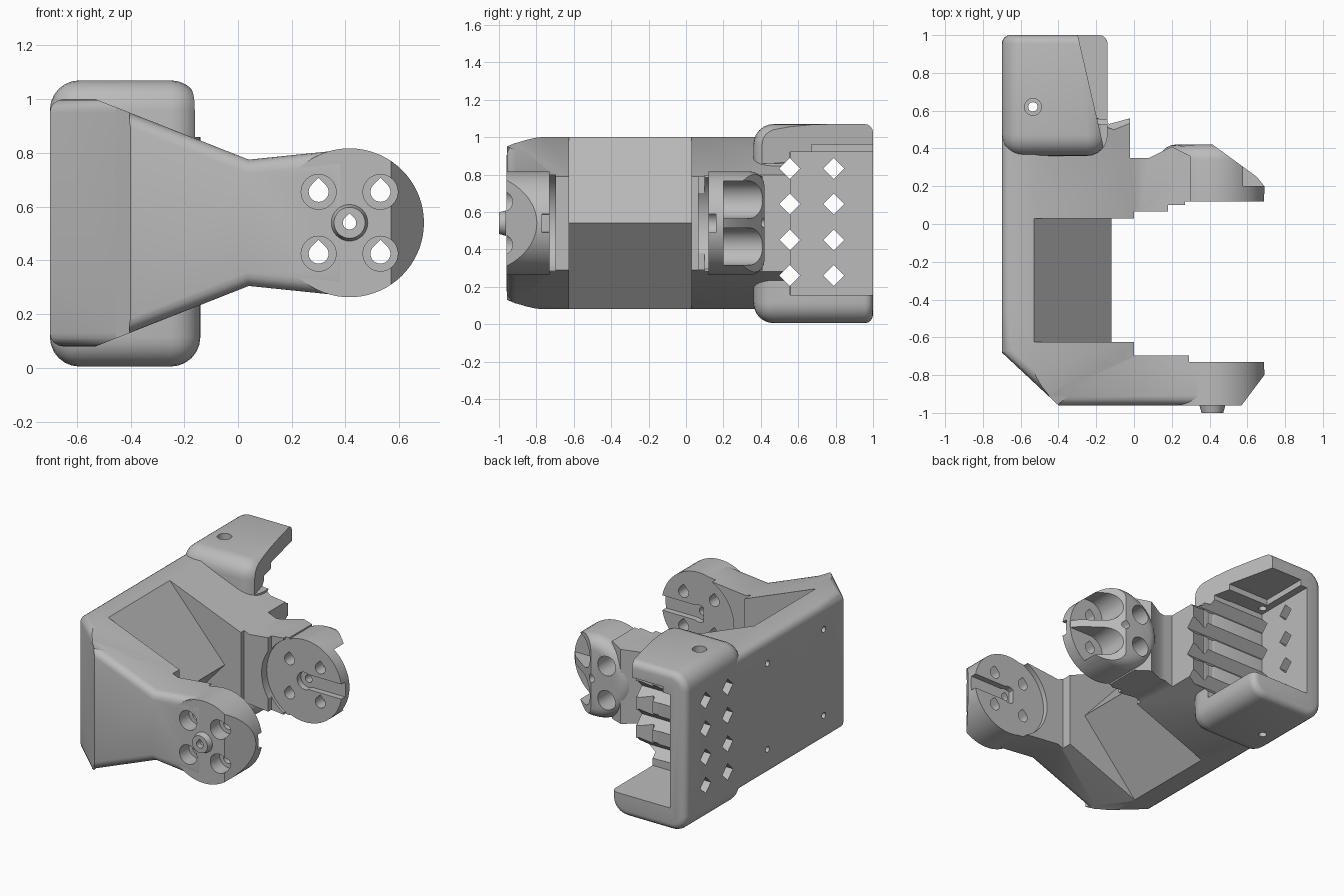
import bpy, bmesh, math
from mathutils import Vector

cube = bpy.data.objects.get("Cube")
if cube:
    bpy.data.objects.remove(cube, do_unlink=True)

grey = bpy.data.materials.new("plain grey")
grey.use_nodes = True
grey.diffuse_color = (0.5, 0.5, 0.5, 1)
grey.node_tree.nodes["Principled BSDF"].inputs["Base Color"].default_value = (0.5, 0.5, 0.5, 1)

MID = 0.54          # height of the pivot axis
PX = 0.415          # pivot x
R = 0.277           # pivot disc radius
PLACE = {"x": lambda u, v, t: (t, u, v),
         "y": lambda u, v, t: (u, t, v),
         "z": lambda u, v, t: (u, v, t)}


def prism(name, pts, axis, a, b, taper=1.0):
    """Extrude a 2D outline along an axis from a to b, optionally tapering the far end."""
    bm = bmesh.new()
    cu = sum(p[0] for p in pts) / len(pts)
    cv = sum(p[1] for p in pts) / len(pts)
    put = PLACE[axis]
    lo = [bm.verts.new(put(u, v, a)) for u, v in pts]
    hi = [bm.verts.new(put(cu + (u - cu) * taper, cv + (v - cv) * taper, b)) for u, v in pts]
    bm.faces.new(lo)
    bm.faces.new(hi)
    for i in range(len(pts)):
        j = (i + 1) % len(pts)
        bm.faces.new((lo[i], lo[j], hi[j], hi[i]))
    bmesh.ops.recalc_face_normals(bm, faces=bm.faces)
    mesh = bpy.data.meshes.new(name)
    bm.to_mesh(mesh)
    bm.free()
    mesh.materials.append(grey)
    ob = bpy.data.objects.new(name, mesh)
    bpy.context.collection.objects.link(ob)
    return ob


def rect(u0, u1, v0, v1):
    return [(u0, v0), (u1, v0), (u1, v1), (u0, v1)]


def circle(u, v, r, n=48):
    return [(u + r * math.cos(math.tau * i / n), v + r * math.sin(math.tau * i / n)) for i in range(n)]


def teardrop(u, v, r):
    """Printable hole: round below, pointed on top."""
    arc = [math.radians(135 + 270 * i / 20) for i in range(21)]
    return [(u + r * math.cos(a), v + r * math.sin(a)) for a in arc] + [(u, v + r * 1.41)]


def combine(ob, tools, op="DIFFERENCE"):
    """Apply boolean tools to an object."""
    bpy.context.view_layer.objects.active = ob
    for tool in tools:
        mod = ob.modifiers.new("cut", "BOOLEAN")
        mod.operation, mod.solver, mod.object = op, "EXACT", tool
        bpy.ops.object.modifier_apply(modifier=mod.name)


def discard(tools):
    for tool in tools:
        bpy.data.objects.remove(tool, do_unlink=True)


def bevel(ob, rule, width, segments=5):
    """Round the edges picked by a rule."""
    bm = bmesh.new()
    bm.from_mesh(ob.data)
    bm.normal_update()
    picked = [e for e in bm.edges if rule(e)]
    bmesh.ops.bevel(bm, geom=picked, offset=width, segments=segments, profile=0.5,
                    affect="EDGES", clamp_overlap=True)
    bm.to_mesh(ob.data)
    bm.free()


# Spine and both arms: side outline crossed with a C-shaped plan
upper = [(-0.7, 1.0), (-0.53, 1.0), (0.04, 0.775), (0.38, 0.81)]
outline = upper + [(x, 2 * MID - z) for x, z in reversed(upper)]
plan = [(-0.7, -0.68), (-0.4, -0.96), (0.38, -0.96), (0.38, -0.73), (0.29, -0.73), (0.29, -0.695),
        (0, -0.695), (0, -0.625), (-0.53, -0.625), (-0.53, 0.03), (0, 0.03), (0, 0.065),
        (0.18, 0.065), (0.18, 0.1), (0.27, 0.1), (0.27, 0.12), (0.3, 0.12), (0.3, 0.36),
        (0.2, 0.41), (0.08, 0.35), (-0.02, 0.35), (-0.02, 0.56), (-0.13, 0.53),
        (-0.19, 0.56), (-0.6, 0.56), (-0.7, 0.5)]
body = prism("spine_and_arms", outline, "y", -1.2, 0.8)
plan_tool = prism("plan_tool", plan, "z", -0.2, 1.3)
combine(body, [plan_tool], "INTERSECT")
discard([plan_tool])


def outer_edge(e):
    if len(e.link_faces) != 2:
        return False
    m = (e.verts[0].co + e.verts[1].co) / 2
    n = [f.normal for f in e.link_faces]
    outward = any(k.y < -0.5 or k.x < -0.5 for k in n)
    sideways = any(abs(k.z) > 0.3 for k in n)
    return outward and sideways and (m.y < -0.94 or (m.x < -0.53 and m.y < 0.3))


bevel(body, outer_edge, 0.05, 4)

# Step in the inner faces around each pivot disc
rims = [prism("rim_tool", circle(PX, MID, 0.285), "y", a, b) for a, b in ((-0.73, -0.6), (0, 0.12))]
combine(body, rims)
discard(rims)

# Wedge-shaped ridge along the inside of the spine
prism("spine_ridge", [(-0.56, 1.0), (-0.53, 1.0), (-0.12, MID), (-0.53, 0.08), (-0.56, 0.08)],
      "y", -0.63, 0.035)

# Front pivot disc with a chamfered tip
front = prism("front_pivot_disc", circle(PX, MID, R, 72), "y", -0.96, -0.73)
tip = prism("tip_tool", [(0.57, -0.96), (0.72, -0.76), (0.9, -0.76), (0.9, -1.1), (0.57, -1.1)], "z", 0, 1.2)
combine(front, [tip])

# Rear pivot disc with rounded back and sloped sides
rear = prism("rear_pivot_disc", circle(PX, MID, R, 72), "y", 0.12, 0.42)
bevel(rear, lambda e: all(v.co.y > 0.41 for v in e.verts), 0.08)
slope = prism("slope_tool", [(0.08, 0.0), (0.8, 0.0), (0.8, 0.2), (0.69, 0.2), (0.65, 0.25), (0.41, 0.425),
                             (0.2, 0.425), (0.08, 0.35)], "z", 0, 1.2)
combine(rear, [slope], "INTERSECT")

# Pockets either side of the central fin
pockets = []
for s in (-1, 1):
    z = MID + s * 0.125
    pockets.append(prism("pocket_round", circle(0.53, z, 0.1), "y", 0.2, 0.6))
    pockets.append(prism("pocket_open", rect(0.53, 0.9, *sorted((MID + s * 0.025, MID + s * 0.225))),
                         "y", 0.2, 0.6))
combine(rear, pockets)
discard([tip, slope] + pockets)

# Hollow centre boss
boss = prism("pivot_boss", circle(PX, MID, 0.068, 32), "y", -0.962, -1.0, 0.85)

# Screw holes, counterbores and key slots through the pivots
holes = [prism("axis_hole", teardrop(PX, MID, 0.025), "y", -1.2, 0.8)]
for x in (0.3, 0.53):
    for s in (-1, 1):
        z = MID + s * 0.115
        holes.append(prism("screw_hole", teardrop(x, z, 0.037), "y", -1.2, 0.8))
        holes.append(prism("front_bore", circle(x, z, 0.065, 32), "y", -1.2, -0.86))
        holes.append(prism("rear_bore", circle(x, z, 0.065, 32), "y", 0.24, 0.8))
combine(boss, holes[:1])
slots = []
for a, b in ((-0.77, -0.7), (0.08, 0.16)):
    slots.append(prism("slot_end", circle(PX, MID, 0.058, 32), "y", a, b))
    slots.append(prism("slot_run", rect(PX, 0.9, MID - 0.05, MID + 0.05), "y", a, b))
combine(front, holes + slots[:2])
combine(rear, holes + slots[2:])
combine(body, holes)
discard(holes + slots)

# Rounded housing, open to the right and the rear
box = prism("housing", rect(-0.7, -0.14, 0.36, 1.0), "z", 0.005, 1.07)
bevel(box, lambda e: any(v.co.y < 0.9 for v in e.verts), 0.11, 6)
bevel(box, lambda e: all(v.co.y > 0.99 for v in e.verts), 0.045, 4)
cuts = [prism("cavity", rect(-0.58, 0.3, 0.555, 1.2), "z", 0.155, 0.92),
        prism("roof_recess", rect(-0.53, 0.3, 0.67, 1.2), "z", 0.85, 0.96),
        prism("roof_slant", [(-0.3, 1.01), (-0.15, 0.36), (0.2, 0.3), (0.2, 1.2), (-0.3, 1.2)], "z", 0.86, 1.3),
        prism("driver_hole", circle(-0.535, 0.62, 0.025, 24), "z", -0.2, 1.3),
        prism("driver_bore", circle(-0.535, 0.62, 0.045, 24), "z", 1.03, 1.3)]
combine(box, cuts)

# Diamond vents, which also groove the housing's inner wall
vents = []
for y in (0.555, 0.79):
    for i in range(4):
        z = 0.26 + 0.191 * i
        vents.append(prism("vent", circle(y, z, 0.056, 4), "x", -0.9, 0.3))
combine(box, vents)
combine(body, vents[:4])

# Small pilot holes in the outer side of the spine
pilots = [prism("pilot", circle(y, z, 0.02, 16), "x", -0.9, -0.62) for y in (0.13, -0.47) for z in (0.25, 0.83)]
combine(body, pilots)
discard(cuts + vents + pilots)

# Smooth shading with crisp edges
bpy.ops.object.select_all(action="DESELECT")
for ob in (body, front, rear, boss, box):
    ob.select_set(True)
    bpy.context.view_layer.objects.active = ob
bpy.ops.object.shade_smooth_by_angle(angle=math.radians(30))
